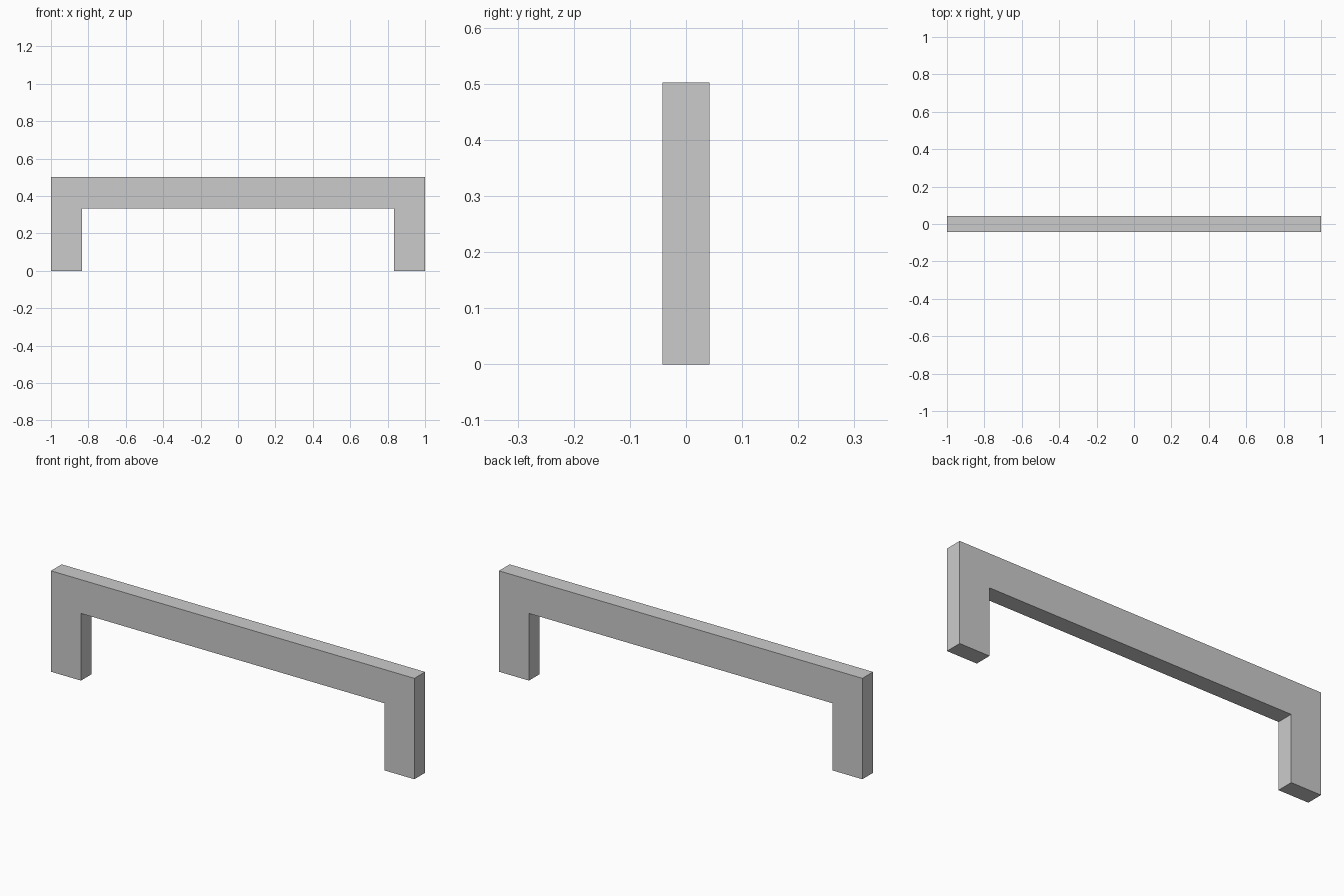
import bpy, bmesh

if "Cube" in bpy.data.objects:
    bpy.data.objects.remove(bpy.data.objects["Cube"])

HALF_LENGTH = 1.0
HEIGHT = 0.502
HALF_DEPTH = 0.042
INNER_X = 0.835      # inside face of each leg
BAR_BOTTOM = 0.334   # underside of the crossbar


def extruded_profile(name, points, half_depth):
    """Closed solid from an x/z outline, extruded along y."""
    bm = bmesh.new()
    face = bm.faces.new([bm.verts.new((x, -half_depth, z)) for x, z in points])
    result = bmesh.ops.extrude_face_region(bm, geom=[face], use_keep_orig=True)
    moved = [g for g in result["geom"] if isinstance(g, bmesh.types.BMVert)]
    bmesh.ops.translate(bm, verts=moved, vec=(0, 2 * half_depth, 0))
    bmesh.ops.recalc_face_normals(bm, faces=bm.faces)
    mesh = bpy.data.meshes.new(name)
    bm.to_mesh(mesh)
    bm.free()
    obj = bpy.data.objects.new(name, mesh)
    bpy.context.collection.objects.link(obj)
    return obj


# Bar handle: crossbar with a square leg at each end, right half mirrored to the left
right_half = [(INNER_X, BAR_BOTTOM), (INNER_X, 0), (HALF_LENGTH, 0), (HALF_LENGTH, HEIGHT)]
left_half = [(-x, z) for x, z in reversed(right_half)]
extruded_profile("bar_handle", right_half + left_half, HALF_DEPTH)
